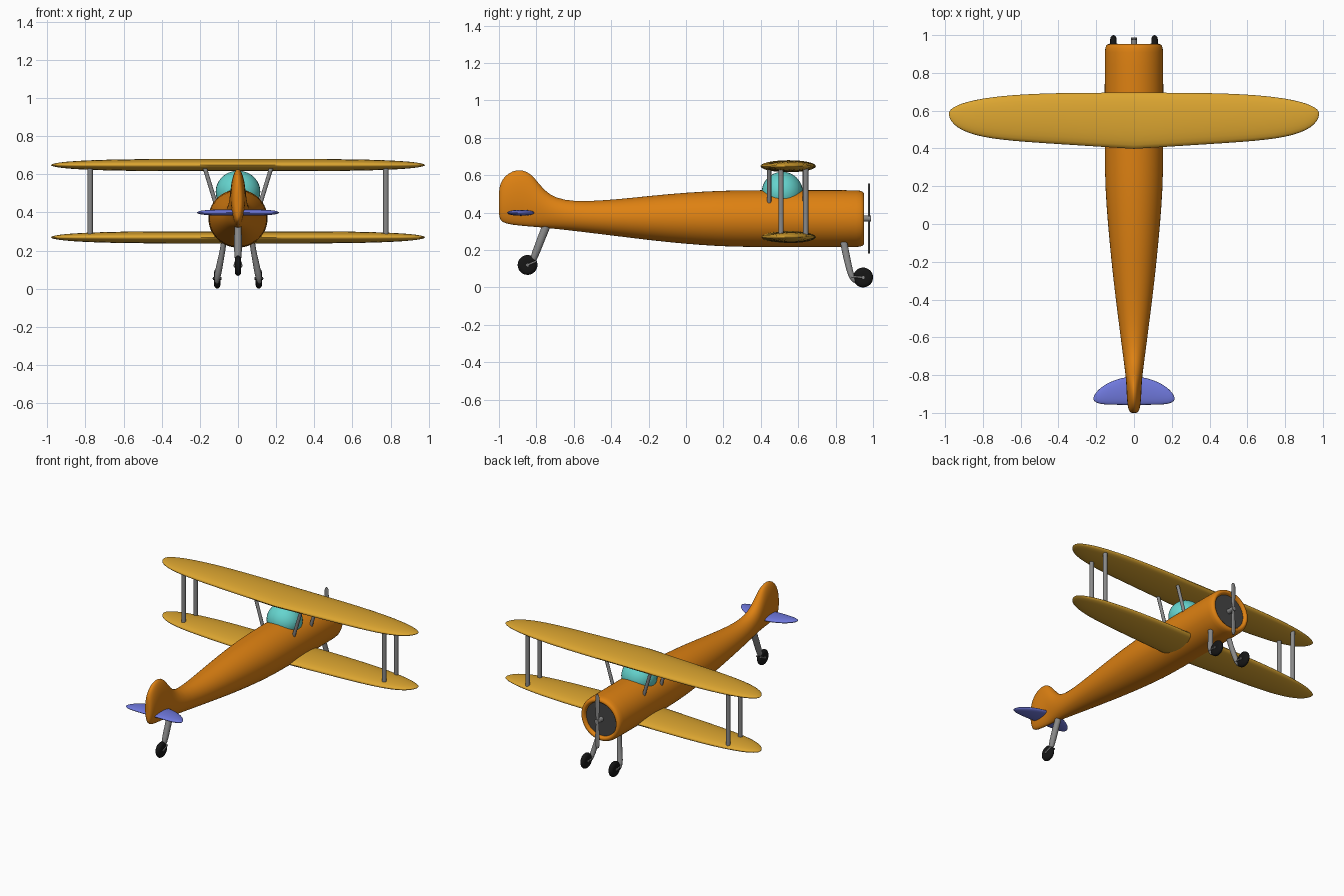
import bpy, bmesh, math
from mathutils import Vector

if "Cube" in bpy.data.objects:
    bpy.data.objects.remove(bpy.data.objects["Cube"])


def material(name, rgb):
    m = bpy.data.materials.new(name)
    m.diffuse_color = (*rgb, 1)
    m.use_nodes = True
    m.node_tree.nodes["Principled BSDF"].inputs["Base Color"].default_value = m.diffuse_color
    return m


ORANGE = material("orange paint", (0.73, 0.22, 0.006))
YELLOW = material("yellow wing", (0.72, 0.38, 0.03))
BLUE = material("violet blue", (0.16, 0.19, 0.72))
TEAL = material("turquoise glass", (0.13, 0.66, 0.62))
GREY = material("grey metal", (0.25, 0.25, 0.25))
DARK = material("dark grey", (0.06, 0.06, 0.06))
BLACK = material("black rubber", (0.008, 0.008, 0.008))


def ring(center, a, b, n=16):
    """Ellipse of points around center, with half-axis vectors a and b."""
    c, a, b = Vector(center), Vector(a), Vector(b)
    return [c + a * math.cos(2 * math.pi * i / n) + b * math.sin(2 * math.pi * i / n)
            for i in range(n)]


def loft(name, rings, mat, subsurf=0, angle=45):
    """Skin a list of equal-sized rings and cap both ends."""
    bm = bmesh.new()
    vs = [[bm.verts.new(p) for p in r] for r in rings]
    n = len(vs[0])
    for r, s in zip(vs, vs[1:]):
        for i in range(n):
            j = (i + 1) % n
            bm.faces.new((r[i], r[j], s[j], s[i]))
    bm.faces.new(vs[0])
    bm.faces.new(vs[-1])
    bmesh.ops.recalc_face_normals(bm, faces=bm.faces)
    me = bpy.data.meshes.new(name)
    bm.to_mesh(me)
    bm.free()
    me.materials.append(mat)
    ob = bpy.data.objects.new(name, me)
    bpy.context.collection.objects.link(ob)
    if subsurf:
        ob.modifiers.new("smooth", 'SUBSURF').levels = subsurf
        ob.modifiers["smooth"].render_levels = subsurf
    bpy.ops.object.select_all(action='DESELECT')
    ob.select_set(True)
    bpy.context.view_layer.objects.active = ob
    bpy.ops.object.shade_smooth_by_angle(angle=math.radians(angle))
    return ob


def rod(name, p, q, r, mat=GREY):
    p, q = Vector(p), Vector(q)
    d = (q - p).normalized()
    a = d.orthogonal().normalized()
    b = d.cross(a)
    return loft(name, [ring(c, a * r, b * r, 16) for c in (p, q)], mat)


def wing(name, half, z, lead, trail, thick, mat):
    """Symmetric wing with elliptical sections; lead/trail give y from u = |x|/half."""
    rings = []
    steps = 40
    for i in range(steps + 1):
        s = math.sin(math.pi / 2 * (2 * i / steps - 1)) * 0.9999
        u = abs(s)
        y0, y1 = trail(u), lead(u)
        rings.append(ring((s * half, (y0 + y1) / 2, z), (0, (y1 - y0) / 2, 0),
                          (0, 0, thick * math.sqrt(1 - u ** 4)), 24))
    return loft(name, rings, mat, angle=60)


# Fuselage with built-in tail fin and open cowl: y, half width, top z, bottom z
body = [(-1.0, .006, .47, .43), (-1.0, .018, .535, .37), (-.985, .029, .575, .35),
        (-.95, .036, .613, .337), (-.9, .039, .632, .331), (-.85, .041, .622, .326),
        (-.81, .044, .588, .323), (-.76, .05, .52, .319), (-.7, .058, .478, .313),
        (-.6, .071, .459, .302), (-.46, .089, .464, .285), (-.3, .109, .478, .265),
        (-.1, .130, .500, .241), (.1, .147, .514, .224), (.25, .155, .520, .216),
        (.5, .156, .521, .214), (.9, .156, .521, .214), (.935, .154, .519, .216),
        (.952, .144, .509, .226), (.954, .128, .493, .242), (.945, .119, .484, .251),
        (.90, .118, .483, .252)]
loft("fuselage", [ring((0, y, (t + b) / 2), (w, 0, 0), (0, 0, (t - b) / 2), 32)
                  for y, w, t, b in body], ORANGE, subsurf=1, angle=180)
rod("engine_face", (0, .90, .367), (0, .932, .367), .122, DARK)

# Main wings
for label, z in (("upper", .648), ("lower", .269)):
    wing(label + "_wing", .98, z,
         lambda u: .585 + .11 * math.sqrt(1 - u ** 3.5),
         lambda u: .585 - .187 * (1 - .33 * u) * math.sqrt(1 - u ** 8), .032, YELLOW)

# Tailplane
wing("tailplane", .215, .399,
     lambda u: -.925 + .117 * (1 - u ** 1.8) ** .6,
     lambda u: -.925 - .032 * math.sqrt(1 - u ** 6), .016, BLUE)

# Cockpit canopy
canopy = []
for i in range(25):
    t = math.pi * (i + .05) / 24.1
    s = math.sin(t)
    canopy.append(ring((0, .515, .508 - .11 * math.cos(t)),
                       (.117 * s, 0, 0), (0, .11 * s, 0), 32))
loft("canopy", canopy, TEAL, angle=60)

# Wing struts
for side, sx in (("left", -1), ("right", 1)):
    for place, y in (("rear", .508), ("front", .64)):
        rod(f"{side}_{place}_outer_strut", (sx * .775, y, .27), (sx * .775, y, .645), .014)
    for place, y in (("rear", .445), ("front", .635)):
        rod(f"{side}_{place}_cabin_strut", (sx * .178, y, .645), (sx * .112, y, .43), .011)


def wheel(name, x, y, z):
    """Tyre with a slim rounded section and a short axle held by two fork arms."""
    prof = [(-.016, .012), (-.017, .032), (-.014, .044), (-.007, .051), (0, .053),
            (.007, .051), (.014, .044), (.017, .032), (.016, .012)]
    loft(name + "_tyre", [ring((x + dx, y, z), (0, r, 0), (0, 0, r), 32)
                          for dx, r in prof], BLACK, angle=50)
    rod(name + "_axle", (x - .022, y, z), (x + .022, y, z), .008)


def leg(name, path):
    """Streamlined leg: x, y, z, half width, half depth."""
    loft(name, [ring((x, y, z), (rx, 0, 0), (0, ry, 0), 20)
                for x, y, z, rx, ry in path], GREY, angle=60)


# Main landing gear
for side, sx in (("left", -1), ("right", 1)):
    leg(side + "_gear_leg", [(sx * x, y, z, a, b) for x, y, z, a, b in (
        (.072, .84, .26, .014, .019), (.083, .853, .19, .015, .019),
        (.095, .866, .13, .017, .018), (.104, .877, .085, .018, .017),
        (.109, .888, .055, .016, .017), (.111, .898, .035, .011, .014),
        (.111, .903, .026, .005, .008))])
    wheel(side + "_wheel", sx * .109, .947, .053)
    for k in (-1, 1):
        rod(f"{side}_fork_arm_{k}", (sx * .109 + k * .019, .947, .053),
            (sx * .109 + k * .012, .885, .058), .005)

# Tail wheel
leg("tail_gear_leg", [(0, -.74, .345, .018, .024), (0, -.77, .27, .02, .023),
                      (0, -.797, .20, .02, .022), (0, -.812, .16, .017, .02),
                      (0, -.82, .135, .01, .014)])
wheel("tail_wheel", 0, -.847, .12)
for k in (-1, 1):
    rod(f"tail_fork_arm_{k}", (k * .019, -.847, .12), (k * .014, -.80, .14), .005)

# Propeller
rod("propeller_hub", (0, .92, .368), (0, .988, .368), .016)
loft("propeller_blades", [ring((0, .978, .368 + z), (w, 0, 0), (0, .005, 0), 16)
                          for z, w in ((-.188, .004), (-.182, .011), (-.165, .016),
                                       (-.1, .017), (0, .010), (.1, .017),
                                       (.165, .016), (.182, .011), (.188, .004))], GREY)
